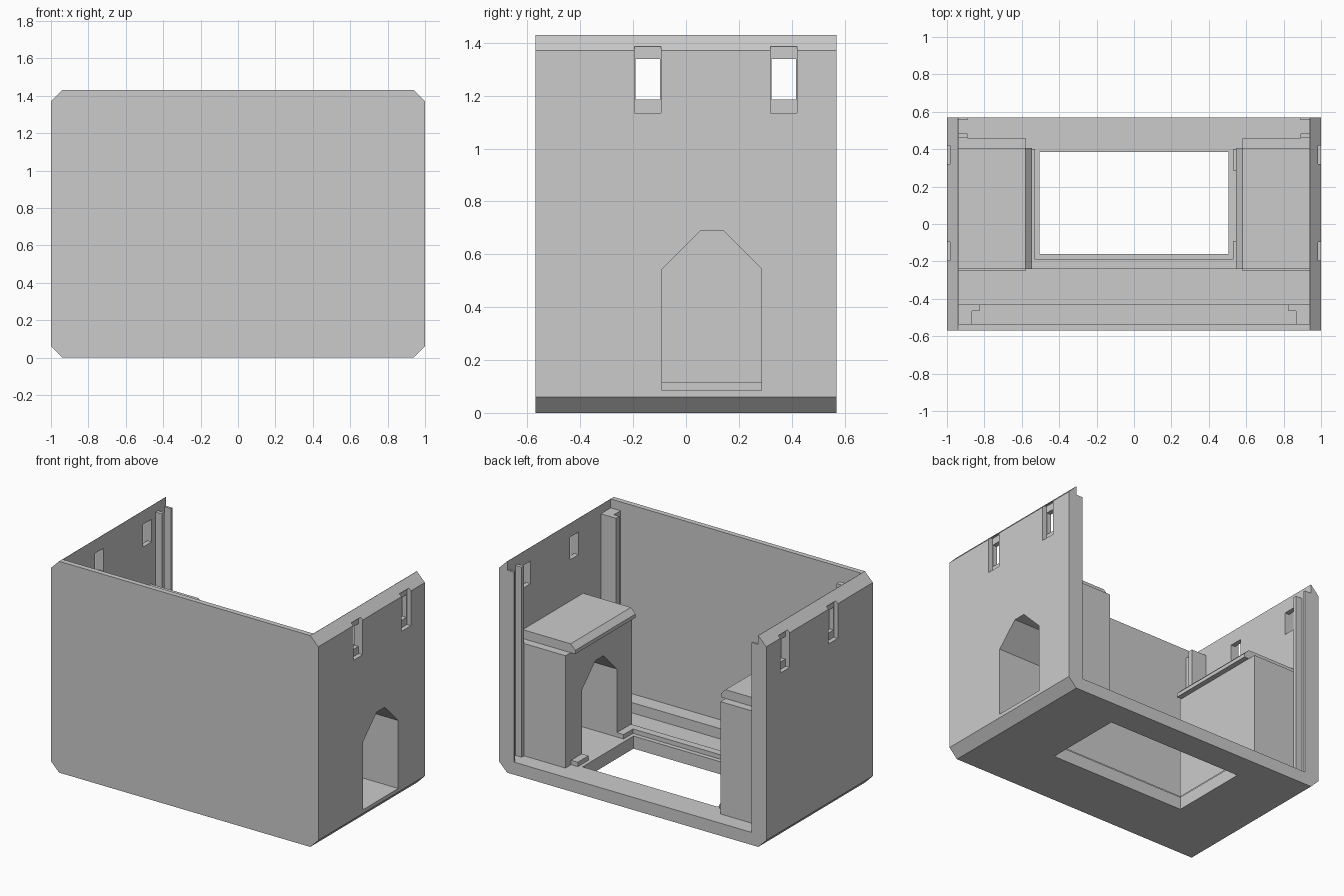
import bpy

if "Cube" in bpy.data.objects:
    bpy.data.objects.remove(bpy.data.objects["Cube"])

grey = bpy.data.materials.new("plain grey")
grey.use_nodes = True
colour = (0.6, 0.6, 0.6, 1)
grey.diffuse_color = colour
grey.node_tree.nodes["Principled BSDF"].inputs["Base Color"].default_value = colour


def prism(name, outline, start, end, axis):
    """Extrude a counter-clockwise 2D outline along one axis."""
    place = {"x": lambda p, t: (t, p[0], p[1]),
             "y": lambda p, t: (p[0], t, p[1]),
             "z": lambda p, t: (p[0], p[1], t)}[axis]
    n = len(outline)
    verts = [place(p, t) for t in (start, end) for p in outline]
    faces = [tuple(reversed(range(n))), tuple(range(n, 2 * n))]
    faces += [(i, (i + 1) % n, (i + 1) % n + n, i + n) for i in range(n)]
    if axis == "y":
        faces = [tuple(reversed(f)) for f in faces]
    mesh = bpy.data.meshes.new(name)
    mesh.from_pydata(verts, [], faces)
    mesh.materials.append(grey)
    obj = bpy.data.objects.new(name, mesh)
    bpy.context.scene.collection.objects.link(obj)
    return obj


def box(name, x, y, z):
    x, y, z = sorted(x), sorted(y), sorted(z)
    outline = [(x[0], y[0]), (x[1], y[0]), (x[1], y[1]), (x[0], y[1])]
    return prism(name, outline, z[0], z[1], "z")


def cut(obj, cutter):
    """Subtract the cutter, bake the result and drop the cutter."""
    cutter.hide_render = True
    mod = obj.modifiers.new("cut", "BOOLEAN")
    mod.operation, mod.solver, mod.object = "DIFFERENCE", "EXACT", cutter
    graph = bpy.context.evaluated_depsgraph_get()
    graph.update()
    baked = bpy.data.meshes.new_from_object(obj.evaluated_get(graph))
    obj.modifiers.clear()
    obj.data = baked
    bpy.data.objects.remove(cutter)


FLOOR, RAIL_TOP, WALL = 0.085, 1.37, 0.938

# Shell: chamfered block hollowed out through the top and back
shell = prism("shell", [(-0.94, 0), (0.94, 0), (1, 0.06), (1, 1.37),
                        (0.94, 1.43), (-0.94, 1.43), (-1, 1.37), (-1, 0.06)],
              -0.57, 0.57, "y")
cut(shell, box("room_cutter", (-WALL, WALL), (-0.535, 1), (FLOOR, 2)))
cut(shell, box("floor_hole_cutter", (-0.505, 0.505), (-0.16, 0.385), (-1, 1)))

# Arched passage on the left side only
arch = [(-0.09, FLOOR), (0.285, FLOOR), (0.285, 0.545),
        (0.14, 0.69), (0.055, 0.69), (-0.09, 0.545)]
cut(shell, prism("arch_cutter", arch, 0.8, 1.2, "x"))

for side, s in (("left", 1), ("right", -1)):
    # Recessed windows
    for y in (-0.145, 0.37):
        cut(shell, box("recess_cutter", (s * 0.97, s * 1.2),
                       (y - 0.05, y + 0.05), (1.135, 1.385)))
        cut(shell, box("window_cutter", (s * 0.8, s * 1.2),
                       (y - 0.046, y + 0.046), (1.185, 1.338)))

    # Side block with its overhanging, chamfered roof slab
    block = box(side + "_block", (s * 0.58, s * 0.94), (-0.25, 0.46), (FLOOR, 0.845))
    if s > 0:
        cut(block, prism("arch_cutter", arch, 0.4, 1.2, "x"))
    slab = [(s * 0.94, 0.845), (s * 0.94, 0.905), (s * 0.58, 0.905),
            (s * 0.545, 0.87), (s * 0.545, 0.845)]
    prism(side + "_roof_slab", slab if s > 0 else slab[::-1], -0.24, 0.405, "y")

    # Slide rails at the back and slotted post at the front corner
    for name, y0, y1 in (("inner", 0.46, 0.485), ("outer", 0.555, 0.57)):
        box(f"{side}_{name}_rail", (s * 0.89, s * 0.94), (y0, y1), (FLOOR, RAIL_TOP))
    post = [(0.94, -0.535), (0.94, -0.43), (0.825, -0.43),
            (0.825, -0.465), (0.865, -0.465), (0.865, -0.535)]
    post = [(s * x, y) for x, y in post]
    prism(side + "_front_post", post if s > 0 else post[::-1], FLOOR, RAIL_TOP, "z")

# Curbs around the floor opening, broken at the arch
CURB = (FLOOR, 0.115)
box("front_curb", (-0.53, 0.53), (-0.24, -0.19), CURB)
box("right_curb", (-0.58, -0.53), (-0.24, 0.4), CURB)
box("left_back_curb", (0.53, 0.58), (0.285, 0.4), CURB)
box("left_front_curb", (0.53, 0.58), (-0.24, -0.09), CURB)

# Step along the front wall
box("front_step", (-0.94, 0.94), (-0.535, -0.43), (FLOOR, 0.155))
